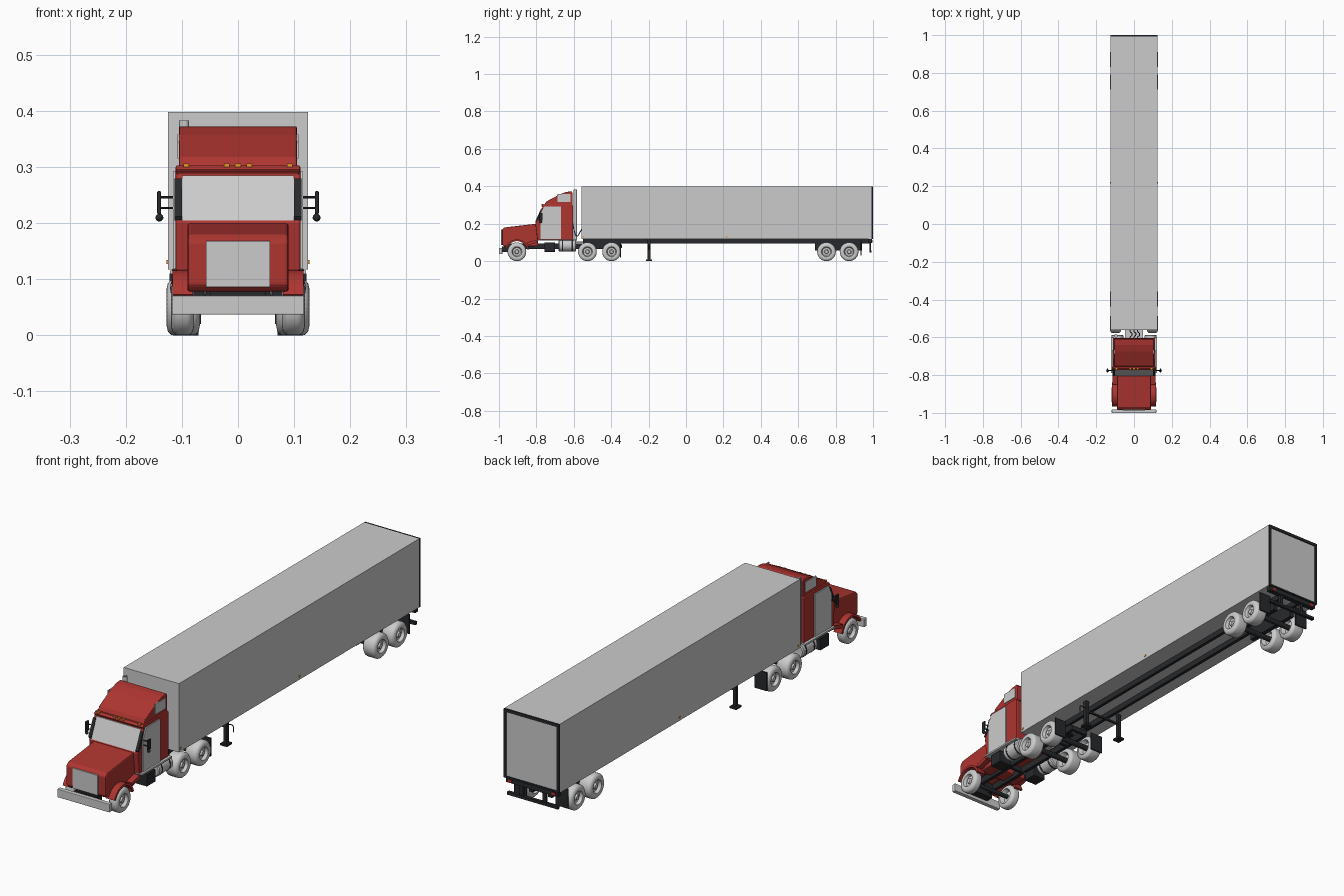
import bpy, bmesh, math
from mathutils import Vector

if "Cube" in bpy.data.objects:
    bpy.data.objects.remove(bpy.data.objects["Cube"])


def mat(name, col):
    m = bpy.data.materials.new(name)
    m.diffuse_color = (*col, 1)
    m.use_nodes = True
    m.node_tree.nodes["Principled BSDF"].inputs["Base Color"].default_value = m.diffuse_color
    return m


RED = mat("red_paint", (0.42, 0.035, 0.03))
DARK = mat("dark_metal", (0.02, 0.022, 0.025))
ORANGE = mat("amber", (0.8, 0.3, 0.02))
BLUE = mat("blue_hose", (0.03, 0.08, 0.35))


def finish(name, bm, m=None, bevel=0, smooth=False):
    bmesh.ops.recalc_face_normals(bm, faces=bm.faces[:])
    me = bpy.data.meshes.new(name)
    bm.to_mesh(me)
    bm.free()
    ob = bpy.data.objects.new(name, me)
    bpy.context.scene.collection.objects.link(ob)
    if m:
        me.materials.append(m)
    if bevel:
        b = ob.modifiers.new("bevel", "BEVEL")
        b.width, b.segments, b.limit_method = bevel, 2, "ANGLE"
        b.angle_limit = math.radians(40)
    if smooth:
        me.shade_smooth()
        me.set_sharp_from_angle(angle=math.radians(35))
    return ob


def box(name, x, y, z, m=None, bevel=0):
    """Box from (min, max) pairs."""
    x = sorted(x)
    bm = bmesh.new()
    bmesh.ops.create_cube(bm, size=1)
    for v in bm.verts:
        v.co = Vector([r[0] + (c + .5) * (r[1] - r[0]) for c, r in zip(v.co, (x, y, z))])
    return finish(name, bm, m, bevel)


def extrude(name, pts, x0, x1, m=None, bevel=0, smooth=False):
    """Side profile (y, z) pushed across from x0 to x1."""
    bm = bmesh.new()
    f = bm.faces.new([bm.verts.new((x0, y, z)) for y, z in pts])
    r = bmesh.ops.extrude_face_region(bm, geom=[f])
    for v in r["geom"]:
        if isinstance(v, bmesh.types.BMVert):
            v.co.x = x1
    return finish(name, bm, m, bevel, smooth)


def lathe(name, pts, centre, axis="X", m=None, seg=32):
    """Profile (along axis, radius) turned around an axis."""
    bm = bmesh.new()
    rings = []
    for i in range(seg):
        a = 2 * math.pi * i / seg
        ring = []
        for h, r in pts:
            u, w = r * math.cos(a), r * math.sin(a)
            p = {"X": (h, u, w), "Y": (u, h, w), "Z": (u, w, h)}[axis]
            ring.append(bm.verts.new(Vector(p) + Vector(centre)))
        rings.append(ring)
    for i in range(seg):
        a, b = rings[i], rings[(i + 1) % seg]
        for j in range(len(pts) - 1):
            bm.faces.new((a[j], a[j + 1], b[j + 1], b[j]))
    bmesh.ops.remove_doubles(bm, verts=bm.verts[:], dist=1e-5)
    return finish(name, bm, m, smooth=True)


def rod(name, centre, r, half, axis, m=None, seg=20):
    return lathe(name, [(-half, 0), (-half, r), (half, r), (half, 0)], centre, axis, m, seg)


def tube(name, pts, r, m):
    cu = bpy.data.curves.new(name, "CURVE")
    cu.dimensions, cu.bevel_depth, cu.bevel_resolution = "3D", r, 2
    sp = cu.splines.new("BEZIER")
    sp.bezier_points.add(len(pts) - 1)
    for bp, p in zip(sp.bezier_points, pts):
        bp.co = p
        bp.handle_left_type = bp.handle_right_type = "AUTO"
    cu.materials.append(m)
    bpy.context.scene.collection.objects.link(bpy.data.objects.new(name, cu))


def arc(cy, cz, r, a0, a1, n=12):
    return [(cy + r * math.cos(math.radians(a0 + (a1 - a0) * i / n)),
             cz + r * math.sin(math.radians(a0 + (a1 - a0) * i / n))) for i in range(n + 1)]


def wheel(name, s, x_out, x_in, y):
    h = (x_out - x_in) / 2
    p = [(h - .006, 0), (h - .006, .009), (h - .014, .012), (h - .014, .022), (h - .002, .027),
         (h, .034), (h - .002, .043), (h - .008, .049), (h - .012, .05), (.012 - h, .05),
         (.008 - h, .049), (.002 - h, .043), (-h, .032), (.018 - h, .025), (.018 - h, 0)]
    lathe(name, [(s * a, r) for a, r in p], (s * (x_out + x_in) / 2, y, .05))


FRONT, DRIVE, TRAIL = -.904, (-.527, -.398), (.751, .872)

# trailer body, rear door frame and door
box("trailer_body", (-.125, .125), (-.56, .992), (.117, .398))
box("trailer_door", (-.115, .115), (.99, .996), (.124, .386))
for s in (-1, 1):
    box("door_frame_side", (s * .115, s * .125), (.992, 1), (.117, .398), DARK)
    box("trailer_rail", (s * .035, s * .048), (-.55, .99), (.094, .117), DARK)
    box("side_marker", (s * .124, s * .127), (.215, .223), (.127, .134), ORANGE)
    box("front_marker", (s * .124, s * .127), (-.553, -.545), (.127, .134), ORANGE)
for z in ((.386, .398), (.117, .124)):
    box("door_frame_cross", (-.115, .115), (.992, 1), z, DARK)

# trailer bogie, underride guard and tail lamps
box("rear_cross_sill", (-.118, .118), (.975, .995), (.098, .117), DARK)
box("underride_bar", (-.115, .115), (.98, .993), (.046, .058), DARK)
for s in (-1, 1):
    box("guard_post", (s * .045, s * .06), (.98, .99), (.05, .1), DARK)
    box("tail_lamp", (s * .09, s * .106), (.993, .998), (.1, .113), RED)
    box("bogie_frame", (s * .034, s * .052), (.69, .94), (.056, .1), DARK)
    box("trailer_mudflap", (s * .066, s * .122), (.932, .937), (.03, .11), DARK)
    box("drive_mudflap", (s * .066, s * .122), (-.352, -.347), (.02, .095), DARK)
    # landing gear
    box("landing_leg", (s * .078, s * .092), (-.206, -.191), (.008, .117), DARK)
    box("landing_foot", (s * .07, s * .1), (-.215, -.182), (0, .008), DARK)
box("landing_brace", (-.085, .085), (-.202, -.195), (.07, .078), DARK)
tube("landing_crank", [(.09, -.198, .085), (.115, -.198, .085), (.118, -.198, .06)], .002, DARK)

# wheels and axles
for y in DRIVE + TRAIL:
    rod("axle", (0, y, .05), .011, .085, "X", DARK)
    for s in (-1, 1):
        wheel("rear_wheel", s, .127, .068, y)
rod("front_axle", (0, FRONT, .05), .009, .09, "X", DARK)

# tractor frame and coupling
for s in (-1, 1):
    box("chassis_rail", (s * .028, s * .042), (-.97, -.35), (.066, .094), DARK)
for y in (-.93, -.75, -.47, -.355):
    box("chassis_cross", (-.04, .04), (y, y + .012), (.07, .09), DARK)
box("deck_plate", (-.048, .048), (-.61, -.545), (.096, .105))
rod("fifth_wheel", (0, -.46, .1), .05, .006, "Z", DARK, 24)

# hood with wheel arch, grille, bumper
extrude("hood", [(-.972, .078), (-.984, .09), (-.984, .168), (-.97, .18), (-.8, .2), (-.79, .2),
                 (-.79, .08)] + arc(FRONT, .05, .057, 30, 150), -.09, .09, RED, .005)
box("grille", (-.057, .057), (-.988, -.98), (.086, .168))
box("bumper", (-.118, .118), (-1, -.982), (.037, .071), None, .002)
box("bumper_mount", (-.05, .05), (-.984, -.95), (.05, .078), DARK)

# cab and roof fairing
extrude("cab", [(-.795, .115), (-.805, .2), (-.766, .288), (-.775, .296), (-.765, .303), (-.61, .303),
                (-.604, .295), (-.604, .115)], -.111, .111, RED, .003)
extrude("roof_fairing", [(-.758, .3), (-.748, .318), (-.675, .357), (-.64, .37), (-.612, .373),
                         (-.606, .365), (-.606, .3)], -.105, .105, RED, .003)
extrude("windshield", [(-.8055, .205), (-.803, .205), (-.767, .285), (-.7705, .285)], -.1, .1)
for s in (-1, 1):
    wheel("front_wheel", s, .119, .078, FRONT)
    extrude("fender", arc(FRONT, .05, .066, 12, 160) + arc(FRONT, .05, .057, 160, 12),
            s * .08, s * .117, RED, 0, True)
    extrude("fender_tail", [(-.845, .085), (-.85, .1), (-.8, .113), (-.79, .1)], s * .08, s * .115, RED)
    extrude("pillar_trim", [(-.802, .205), (-.806, .212), (-.775, .28), (-.77, .275), (-.787, .225)],
            s * .1, s * .113, DARK)
    extrude("door", [(-.778, .118), (-.778, .25), (-.758, .292), (-.668, .292), (-.668, .118)],
            s * .108, s * .116)
    box("sleeper_window", (s * .104, s * .108), (-.688, -.618), (.315, .358))
    box("cab_step", (s * .07, s * .121), (-.79, -.6), (.109, .116))
    # fuel tank, straps and battery box
    lathe("fuel_tank", [(-.047, 0), (-.047, .028), (-.043, .032), (.043, .032), (.047, .028), (.047, 0)],
          (s * .088, -.634, .084), "Y")
    for y in (-.66, -.608):
        rod("tank_strap", (s * .088, y, .084), .033, .003, "Y", DARK, 32)
    box("battery_box", (s * .06, s * .118), (-.757, -.7), (.05, .1), DARK, .002)
    # mirrors
    box("mirror", (s * .137, s * .144), (-.785, -.766), (.216, .257), DARK, .002)
    bm = bmesh.new()
    bmesh.ops.create_uvsphere(bm, u_segments=16, v_segments=10, radius=.007)
    bmesh.ops.translate(bm, verts=bm.verts[:], vec=(s * .14, -.777, .21))
    finish("round_mirror", bm, DARK, smooth=True)
    for z in (.246, .227):
        rod("mirror_arm", (s * .126, -.775, z), .002, .013, "X", DARK, 8)

# roof marker lamps
for x in (-.092, -.02, 0, .02, .092):
    box("roof_lamp", (x - .005, x + .005), (-.772, -.762), (.3, .306), ORANGE)

# exhaust stack and air hoses
lathe("exhaust_stack", [(.11, 0), (.11, .009), (.383, .009), (.383, .007), (.36, .007), (.36, 0)],
      (-.096, -.592, 0), "Z", seg=20)
for x, m in ((-.02, RED), (0, DARK), (.02, BLUE)):
    tube("air_hose", [(x, -.605, .2), (x, -.597, .16), (x + .01, -.582, .135), (x, -.57, .15),
                      (x, -.558, .17)], .0025, m)
